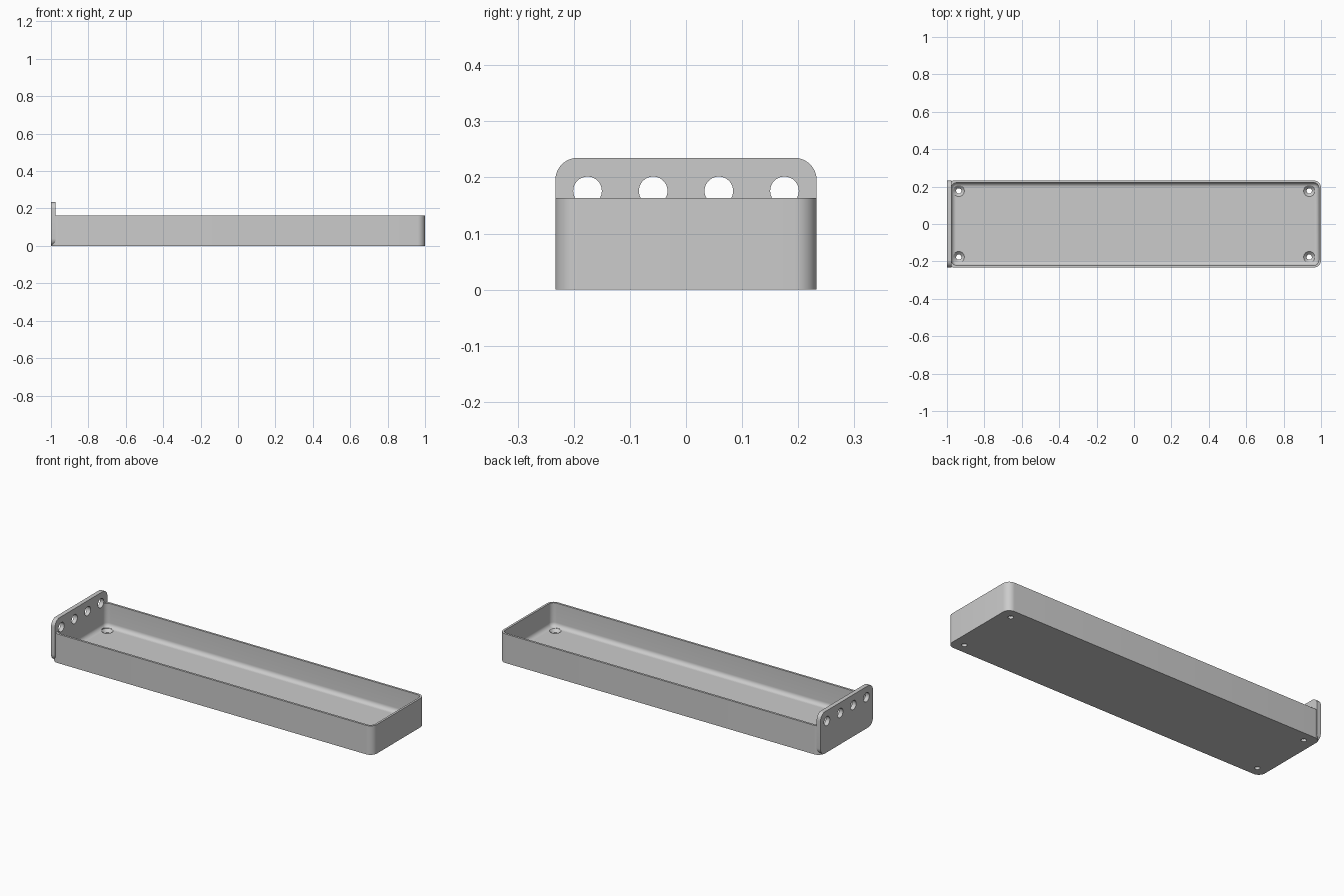
import bpy, bmesh
from math import cos, sin, pi, radians

if "Cube" in bpy.data.objects:
    bpy.data.objects.remove(bpy.data.objects["Cube"])

GREY = 0.6
HALF_W, RIM, WALL, FLOOR = 0.233, 0.163, 0.012, 0.03
CORNER, FILLET = 0.04, 0.024
PLATE_T, PLATE_H = 0.024, 0.235

mat = bpy.data.materials.new("satin grey")
mat.use_nodes = True
mat.diffuse_color = (GREY, GREY, GREY, 1)
mat.node_tree.nodes["Principled BSDF"].inputs["Base Color"].default_value = (GREY, GREY, GREY, 1)


def rounded_rect(x0, x1, y0, y1, r, steps=10):
    """Counter-clockwise outline with rounded corners."""
    pts = []
    centres = [(x1 - r, y1 - r), (x0 + r, y1 - r), (x0 + r, y0 + r), (x1 - r, y0 + r)]
    for i, (cx, cy) in enumerate(centres):
        for k in range(steps + 1):
            a = (i + k / steps) * pi / 2
            pts.append((cx + r * cos(a), cy + r * sin(a)))
    return pts


def circle(cx, cy, r, n=40):
    return [(cx + r * cos(2 * pi * k / n), cy + r * sin(2 * pi * k / n)) for k in range(n)]


def loft(name, rings, along_x=False):
    """Closed solid through (outline, height) rings."""
    bm = bmesh.new()
    place = (lambda a, b, h: (h, a, b)) if along_x else (lambda a, b, h: (a, b, h))
    loops = [[bm.verts.new(place(a, b, h)) for a, b in pts] for pts, h in rings]
    for low, high in zip(loops, loops[1:]):
        n = len(low)
        for i in range(n):
            j = (i + 1) % n
            bm.faces.new((low[i], low[j], high[j], high[i]))
    bm.faces.new(loops[0][::-1])
    bm.faces.new(loops[-1])
    bmesh.ops.recalc_face_normals(bm, faces=bm.faces)
    mesh = bpy.data.meshes.new(name)
    bm.to_mesh(mesh)
    bm.free()
    mesh.materials.append(mat)
    obj = bpy.data.objects.new(name, mesh)
    bpy.context.collection.objects.link(obj)
    return obj


def combine(target, other, operation):
    """Apply a boolean and discard the second solid."""
    bpy.context.view_layer.objects.active = target
    mod = target.modifiers.new("join", 'BOOLEAN')
    mod.object, mod.operation, mod.solver = other, operation, 'EXACT'
    bpy.ops.object.modifier_apply(modifier=mod.name)
    bpy.data.objects.remove(other)


# Tray body
outline = rounded_rect(-1, 1, -HALF_W, HALF_W, CORNER)
tray = loft("tray", [(outline, 0), (outline, RIM)])


# Hollow with a filleted floor
def hollow_ring(inset):
    y = HALF_W - WALL - inset
    return rounded_rect(-1 + PLATE_T + inset, 1 - WALL - inset, -y, y, CORNER - WALL - inset)


rings = []
for k in range(9):
    a = k / 8 * pi / 2
    rings.append((hollow_ring(FILLET * (1 - sin(a))), FLOOR + FILLET * (1 - cos(a))))
rings.append((hollow_ring(0), RIM + 0.1))
combine(tray, loft("hollow_cutter", rings), 'DIFFERENCE')

# Raised end plate
plate_outline = rounded_rect(-HALF_W, HALF_W, 0, PLATE_H, CORNER)
plate = loft("end_plate", [(plate_outline, -1), (plate_outline, -1 + PLATE_T)], along_x=True)
combine(tray, plate, 'UNION')

# Row of holes through the end plate
for i in range(4):
    hole = circle((i - 1.5) * 0.117, 0.176, 0.0255)
    combine(tray, loft("plate_hole_cutter", [(hole, -1.05), (hole, -0.95)], along_x=True), 'DIFFERENCE')

# Countersunk screw holes in the floor corners
for x in (-0.937, 0.937):
    for y in (-0.177, 0.177):
        profile = [(0.014, -0.02), (0.014, 0.014), (0.03, FLOOR), (0.03, FLOOR + 0.03)]
        cutter = loft("screw_hole_cutter", [(circle(x, y, r), z) for r, z in profile])
        combine(tray, cutter, 'DIFFERENCE')

# Smooth fillets, crisp edges
bpy.ops.object.select_all(action='DESELECT')
tray.select_set(True)
bpy.context.view_layer.objects.active = tray
bpy.ops.object.shade_smooth_by_angle(angle=radians(30))
